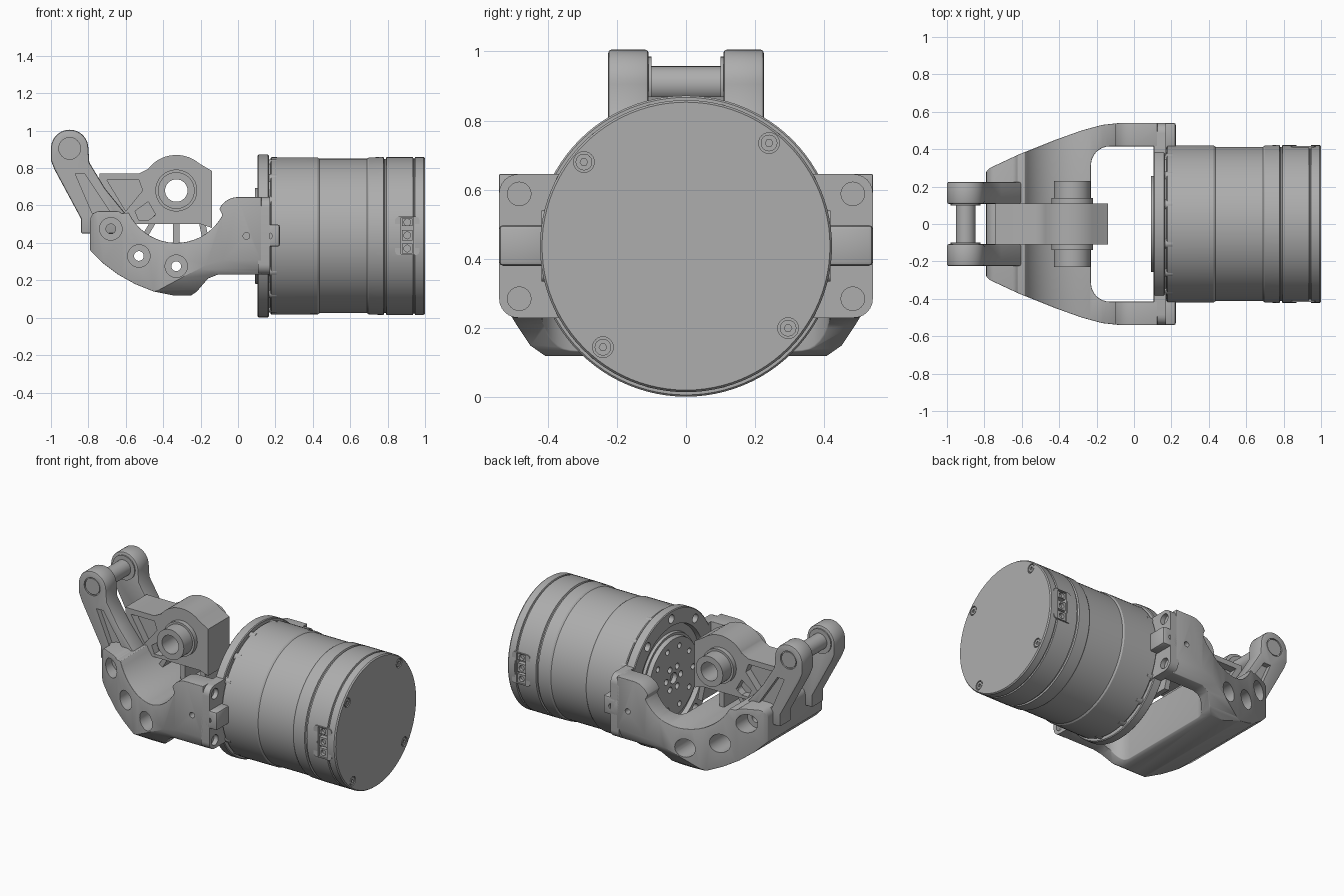
import bpy, bmesh
from math import sin, cos, radians, pi
from mathutils import Matrix, Vector

if "Cube" in bpy.data.objects:
    bpy.data.objects.remove(bpy.data.objects["Cube"])

grey = bpy.data.materials.new("machined grey")
grey.use_nodes = True
grey.diffuse_color = (0.42, 0.42, 0.42, 1)
grey.node_tree.nodes["Principled BSDF"].inputs["Base Color"].default_value = (0.42, 0.42, 0.42, 1)

PLACE = {"x": lambda u, v, w: (w, u, v),
         "y": lambda u, v, w: (u, w, v),
         "z": lambda u, v, w: (u, v, w)}


def arc(u, v, r, start, end, n=12):
    steps = [radians(start + (end - start) * i / n) for i in range(n + 1)]
    return [(u + r * cos(a), v + r * sin(a)) for a in steps]


def finish(name, bm):
    bmesh.ops.recalc_face_normals(bm, faces=bm.faces[:])
    mesh = bpy.data.meshes.new(name)
    bm.to_mesh(mesh)
    bm.free()
    mesh.materials.append(grey)
    ob = bpy.data.objects.new(name, mesh)
    bpy.context.collection.objects.link(ob)
    return ob


def prism(name, axis, pts, a, b):
    """Outline extruded along an axis from a to b."""
    bm = bmesh.new()
    face = bm.faces.new([bm.verts.new(PLACE[axis](u, v, a)) for u, v in pts])
    side = bmesh.ops.extrude_face_region(bm, geom=[face])["geom"]
    bmesh.ops.translate(bm, vec=PLACE[axis](0, 0, b - a),
                        verts=[g for g in side if isinstance(g, bmesh.types.BMVert)])
    return finish(name, bm)


def rod(name, axis, u, v, r, a, b, n=32):
    return prism(name, axis, arc(u, v, r, 0, 360 - 360 / n, n - 1), a, b)


def lathe(name, profile, z, steps=96):
    """Profile of (x, radius) turned about a line parallel to x."""
    bm = bmesh.new()
    verts = [bm.verts.new((x, 0, r)) for x, r in profile]
    edges = [bm.edges.new(p) for p in zip(verts, verts[1:])]
    bmesh.ops.spin(bm, geom=verts + edges, cent=(0, 0, 0), axis=(1, 0, 0),
                   angle=2 * pi, steps=steps)
    bmesh.ops.remove_doubles(bm, verts=bm.verts[:], dist=1e-5)
    bmesh.ops.translate(bm, vec=(0, 0, z), verts=bm.verts[:])
    return finish(name, bm)


def bake(ob):
    graph = bpy.context.evaluated_depsgraph_get()
    mesh = bpy.data.meshes.new_from_object(ob.evaluated_get(graph))
    ob.modifiers.clear()
    ob.data = mesh


def combine(ob, others, operation="DIFFERENCE"):
    for other in others:
        mod = ob.modifiers.new("shape", "BOOLEAN")
        mod.operation, mod.solver, mod.object = operation, "EXACT", other
        bake(ob)
        bpy.data.objects.remove(other)


def soften(ob, width, segments=3):
    mod = ob.modifiers.new("round", "BEVEL")
    mod.width, mod.segments, mod.limit_method = width, segments, "ANGLE"
    mod.angle_limit = radians(40)
    bake(ob)


MZ = 0.437          # motor axis height
HUB = (-0.33, 0.68)  # pivot hub
PIN = (-0.9, 0.905)  # linkage pin

# Motor: output face, flange, stepped housing and rear cap
motor = lathe("motor_housing", [
    (0.09, 0), (0.09, 0.255), (0.118, 0.26), (0.118, 0.275), (0.135, 0.28), (0.135, 0.33),
    (0.105, 0.335), (0.105, 0.43), (0.11, 0.435), (0.16, 0.435), (0.165, 0.43), (0.165, 0.405),
    (0.175, 0.405), (0.175, 0.416), (0.18, 0.421), (0.425, 0.42), (0.435, 0.413), (0.69, 0.413),
    (0.70, 0.42), (0.778, 0.422), (0.782, 0.412), (0.79, 0.412), (0.794, 0.422), (0.935, 0.422),
    (0.938, 0.414), (0.944, 0.414), (0.947, 0.422), (0.992, 0.422), (1.0, 0.416), (1.0, 0)], MZ)

# Bolt circles on the output face, and flange holes
cuts = []
for count, ring, r in ((6, 0.075, 0.02), (10, 0.2, 0.018)):
    for i in range(count):
        y, z = arc(0, MZ, ring, 360 * i / count, 360, 1)[0]
        cuts.append(rod("cut", "x", y, z, r, 0.05, 0.12, 16))
cuts.append(rod("cut", "x", 0, MZ, 0.035, 0.05, 0.12, 24))
for a in (50, 90, 130, 230, 270, 310):
    y, z = arc(0, MZ, 0.383, a, a, 1)[0]
    cuts.append(rod("cut", "x", y, z, 0.028, 0.08, 0.14, 20))
# Rear cap screw recesses and side connector pockets
screws = [(-0.295, 0.68), (0.24, 0.735), (0.295, 0.2), (-0.24, 0.145)]
cuts += [rod("cut", "x", y, z, 0.03, 0.99, 1.1, 24) for y, z in screws]
for s in (-1, 1):
    cuts.append(prism("cut", "y", [(0.87, 0.335), (0.94, 0.335), (0.94, 0.54), (0.87, 0.54)],
                      s * 0.375, s * 0.5))
combine(motor, cuts)

for y, z in screws:
    screw = rod("cap_screw", "x", y, z, 0.024, 0.97, 0.998, 24)
    combine(screw, [rod("cut", "x", y, z, 0.011, 0.985, 1.1, 6)])

# Connector blocks with frames on both sides
for s in (-1, 1):
    frame = prism("connector_frame", "y", arc(0.95, 0.52, 0.02, 0, 90, 4) + arc(0.86, 0.52, 0.02, 90, 180, 4)
                  + arc(0.86, 0.355, 0.02, 180, 270, 4) + arc(0.95, 0.355, 0.02, 270, 360, 4),
                  s * 0.36, s * 0.417)
    combine(frame, [prism("cut", "y", [(0.872, 0.34), (0.938, 0.34), (0.938, 0.535), (0.872, 0.535)],
                          s * 0.38, s * 0.45)])
    for z, h in ((0.37, 0.028), (0.44, 0.028), (0.51, 0.02)):
        plug = prism("connector_plug", "y", [(0.877, z - h), (0.933, z - h), (0.933, z + h), (0.877, z + h)],
                     s * 0.37, s * 0.41)
        combine(plug, [rod("cut", "y", 0.905, z, 0.018, s * 0.39, s * 0.45, 16)])

# Bolt heads behind the flange
for a in (28, 50, 75, 105, 130, 152, 208, 230, 255, 285, 310, 332):
    y, z = arc(0, MZ, 0.395, a, a, 1)[0]
    rod("flange_bolt", "x", y, z, 0.028, 0.16, 0.207, 20)

# Yoke: side profile crossed with plan outline and a rounded underside
side = ([(-0.79, 0.36), (-0.72, 0.29), (-0.64, 0.23), (-0.55, 0.18), (-0.45, 0.14), (-0.35, 0.12),
         (-0.25, 0.12), (-0.22, 0.14), (-0.16, 0.21), (-0.11, 0.23), (0.125, 0.23), (0.125, 0.645), (0, 0.645)]
        + arc(0.0, 0.535, 0.11, 100, 155, 5)
        + arc(-0.33, 0.68, 0.28, -28, -155, 18)
        + arc(-0.65, 0.53, 0.04, 45, 90, 3) + arc(-0.74, 0.52, 0.05, 90, 180, 6))
yoke = prism("yoke", "y", side, -0.6, 0.6)
half = [(0.125, 0.54), (-0.08, 0.54), (-0.17, 0.53), (-0.28, 0.5), (-0.42, 0.45), (-0.62, 0.37), (-0.77, 0.3),
        (-0.79, 0.28)]
inner = [(0.125, 0.415)] + arc(-0.13, 0.315, 0.1, 90, 180, 8)
plan = half + [(x, -y) for x, y in half[::-1]] + [(x, -y) for x, y in inner] + inner[::-1]
belly = [(0.55, 0.9), (0.55, 0.33), (0.52, 0.26), (0.49, 0.21), (0.45, 0.15), (0.4, 0.115)]
combine(yoke, [prism("cut", "z", plan, 0, 1),
               prism("cut", "x", belly + [(-y, z) for y, z in belly[::-1]], -1, 1)], "INTERSECT")
soften(yoke, 0.018)
cuts = []
for x, z in ((-0.68, 0.475), (-0.53, 0.33), (-0.33, 0.275)):
    cuts.append(rod("cut", "y", x, z, 0.026, -0.7, 0.7, 24))
    cuts += [rod("cut", "y", x, z, 0.06, s * 0.25, s * 0.7) for s in (-1, 1)]
cuts += [rod("cut", "y", 0.045, 0.437, 0.018, s * 0.5, s * 0.7, 16) for s in (-1, 1)]
combine(yoke, cuts)

# Mounting ears and locating tabs on each yoke arm
for s in (-1, 1):
    outline = (arc(0.485, 0.59, 0.055, 0, 90, 6) + [(0.36, 0.645), (0.36, 0.23)]
               + arc(0.485, 0.285, 0.055, -90, 0, 6))
    ear = prism("mounting_ear", "x", [(s * y, z) for y, z in outline], 0.108, 0.17)
    combine(ear, [rod("cut", "x", s * 0.482, z, 0.034, 0.14, 0.3, 24) for z in (0.285, 0.588)])
    tab = prism("locating_tab", "x", [(s * 0.4, 0.38), (s * 0.54, 0.38), (s * 0.54, 0.498), (s * 0.4, 0.498)],
                0.108, 0.224)
    soften(tab, 0.012, 2)
    combine(tab, [rod("cut", "y", 0.165, 0.437, 0.018, s * 0.5, s * 0.6, 16)])

# Central knuckle with hub, side pockets and ribs down to the yoke
body = prism("knuckle", "y", [(-0.74, 0.5), (-0.74, 0.77), (-0.53, 0.77), (-0.48, 0.795)]
             + arc(*HUB, 0.19, 140, 50, 14) + [(-0.14, 0.785), (-0.14, 0.48), (-0.2, 0.5)], -0.11, 0.11)
pockets = [[(-0.7, 0.735), (-0.53, 0.735), (-0.51, 0.68), (-0.6, 0.57)],
           [(-0.55, 0.57), (-0.48, 0.62), (-0.44, 0.55), (-0.48, 0.52), (-0.53, 0.52)]]
combine(body, [prism("cut", "y", p, s * 0.06, s * 0.2) for p in pockets for s in (-1, 1)])
combine(body, [rod("cut", "y", *HUB, 0.06, -0.4, 0.4)])
for foot, top in (((-0.33, 0.36), (-0.33, 0.55)), ((-0.52, 0.4), (-0.43, 0.55)), ((-0.17, 0.4), (-0.2, 0.55))):
    prism("knuckle_rib", "y", [(foot[0] - 0.017, foot[1]), (foot[0] + 0.017, foot[1]),
                               (top[0] + 0.017, top[1]), (top[0] - 0.017, top[1])], -0.1, 0.1)
for s in (-1, 1):
    for name, r, end in (("hub_shoulder", 0.112, 0.14), ("hub_bearing", 0.098, 0.23)):
        collar = rod(name, "y", *HUB, r, s * 0.1, s * end, 48)
        combine(collar, [rod("cut", "y", *HUB, 0.06, -0.4, 0.4)])

# Linkage arms with pocketed sides
for s in (-1, 1):
    arm = prism("linkage_arm", "y", arc(*PIN, 0.1, 0, 180, 20)
                + [(-1.0, 0.84), (-0.98, 0.79), (-0.84, 0.53), (-0.84, 0.45), (-0.6, 0.45),
                   (-0.58, 0.53), (-0.71, 0.69), (-0.795, 0.83)], s * 0.108, s * 0.225)
    soften(arm, 0.01, 2)
    combine(arm, [prism("cut", "y", [(-0.87, 0.77), (-0.82, 0.77), (-0.68, 0.56), (-0.78, 0.56)],
                        s * 0.19, s * 0.3)])
    combine(arm, [rod("cut", "y", *PIN, 0.058, s * 0.215, s * 0.3)])
    rod("pin_washer", "y", *PIN, 0.08, s * 0.1, s * 0.112)
rod("linkage_pin", "y", *PIN, 0.052, -0.222, 0.222)

# Smooth curved faces, keep machined edges crisp
bpy.ops.object.select_all(action="DESELECT")
for ob in bpy.context.collection.objects:
    if ob.type == "MESH":
        ob.select_set(True)
        bpy.context.view_layer.objects.active = ob
bpy.ops.object.shade_smooth_by_angle(angle=radians(32))
